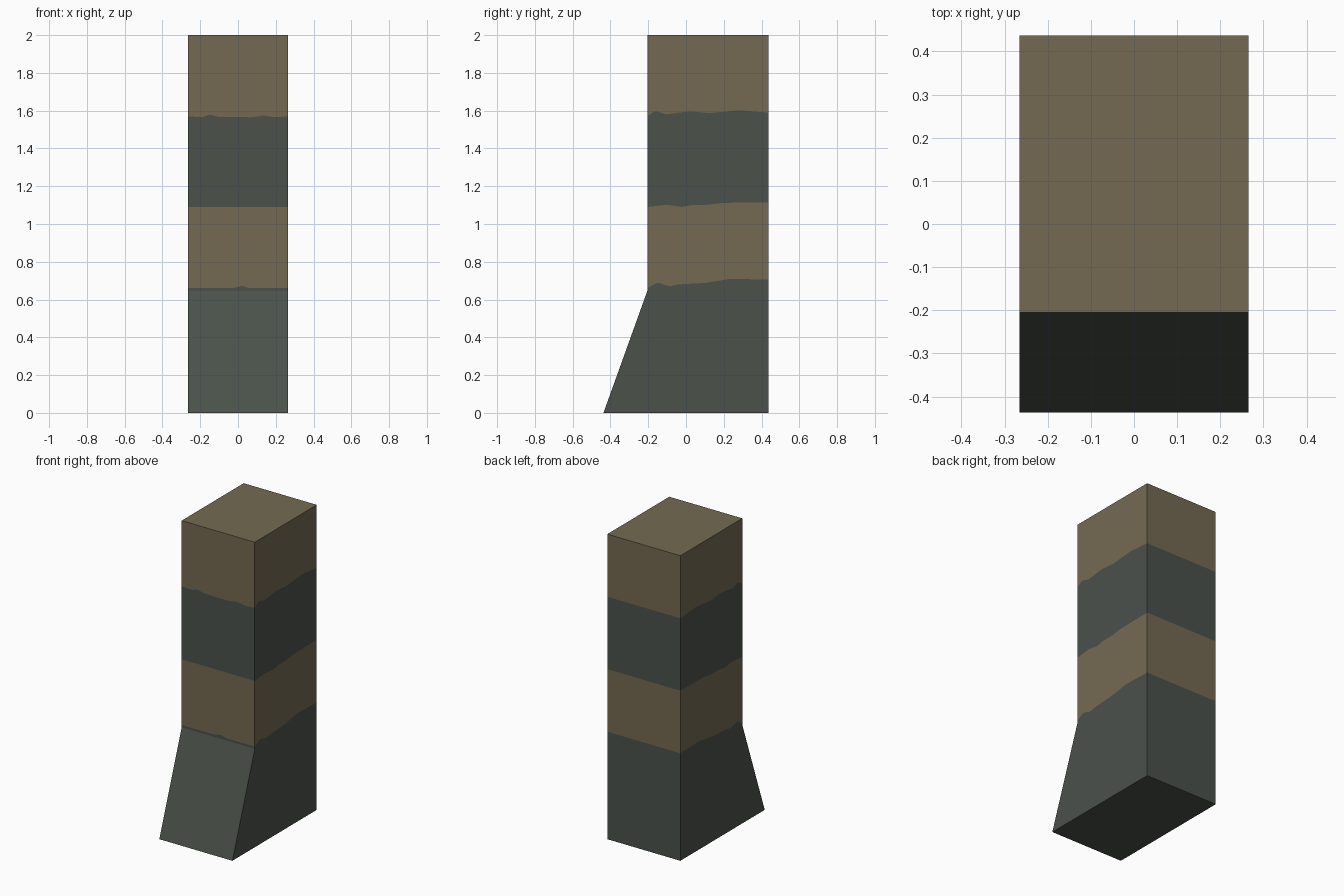
import bpy, bmesh

if "Cube" in bpy.data.objects:
    bpy.data.objects.remove(bpy.data.objects["Cube"])

W, BACK, FRONT, TOE = 0.265, 0.437, -0.205, -0.437
KNEE, TOP = 0.645, 2.0


def material(name, srgb):
    m = bpy.data.materials.new(name)
    lin = [((c / 255 + 0.055) / 1.055) ** 2.4 for c in srgb]
    m.diffuse_color = (*lin, 1)
    m.use_nodes = True
    m.node_tree.nodes["Principled BSDF"].inputs["Base Color"].default_value = m.diffuse_color
    return m


def interp(points, t):
    for (a, za), (b, zb) in zip(points, points[1:]):
        if t <= b:
            return za + (zb - za) * max(0, (t - a) / (b - a))
    return points[-1][1]


# Ragged band edges: heights along y on the sides, and along x on the front
side_edges = [
    [(-.205, .66), (-.185, .672), (-.15, .69), (-.09, .67), (-.04, .68), (.1, .688), (.24, .71), (.437, .705)],
    [(-.205, 1.09), (-.1, 1.102), (-.02, 1.09), (.04, 1.102), (.1, 1.10), (.2, 1.112), (.437, 1.115)],
    [(-.205, 1.57), (-.19, 1.58), (-.16, 1.60), (-.11, 1.58), (.02, 1.597), (.12, 1.587), (.28, 1.602), (.437, 1.59)],
]
front_edges = [
    [(-.265, .66), (-.03, .66), (.02, .672), (.06, .66), (.265, .66)],
    [(-.265, 1.09), (0, 1.091), (.265, 1.09)],
    [(-.265, 1.57), (-.19, 1.565), (-.15, 1.58), (-.1, 1.566), (.08, 1.565), (.13, 1.575), (.2, 1.565), (.265, 1.57)],
]

# Column outline, counter-clockwise from the front left corner
NX, NY = 26, 32
xs = [-W + 2 * W * i / NX for i in range(NX)]
ys = [FRONT + (BACK - FRONT) * i / NY for i in range(NY)]
outline = ([(x, FRONT) for x in xs] + [(W, y) for y in ys]
           + [(-x, BACK) for x in xs] + [(-W, FRONT + BACK - y) for y in ys])


def edge_height(k, x, y):
    if y < FRONT + 1e-4:
        return interp(front_edges[k], x)
    return interp(side_edges[k], y)


def splay(y):
    return BACK - (BACK - y) * (BACK - TOE) / (BACK - FRONT)


bm = bmesh.new()
rings = [[bm.verts.new((x, splay(y), 0)) for x, y in outline],
         [bm.verts.new((x, y, KNEE)) for x, y in outline]]
for k in range(3):
    rings.append([bm.verts.new((x, y, edge_height(k, x, y))) for x, y in outline])
rings.append([bm.verts.new((x, y, TOP)) for x, y in outline])

# Walls between rings, coloured by band, then the two caps
n = len(outline)
for lower, upper, colour in zip(rings, rings[1:], (0, 0, 1, 0, 1)):
    for i in range(n):
        j = (i + 1) % n
        bm.faces.new((lower[i], lower[j], upper[j], upper[i])).material_index = colour
bm.faces.new(rings[0][::-1]).material_index = 0
bm.faces.new(rings[-1]).material_index = 1

mesh = bpy.data.meshes.new("banded_pillar")
bm.to_mesh(mesh)
bm.free()
mesh.materials.append(material("dark slate", (75, 81, 75)))
mesh.materials.append(material("dull tan", (116, 106, 82)))
pillar = bpy.data.objects.new("banded_pillar", mesh)
bpy.context.collection.objects.link(pillar)
